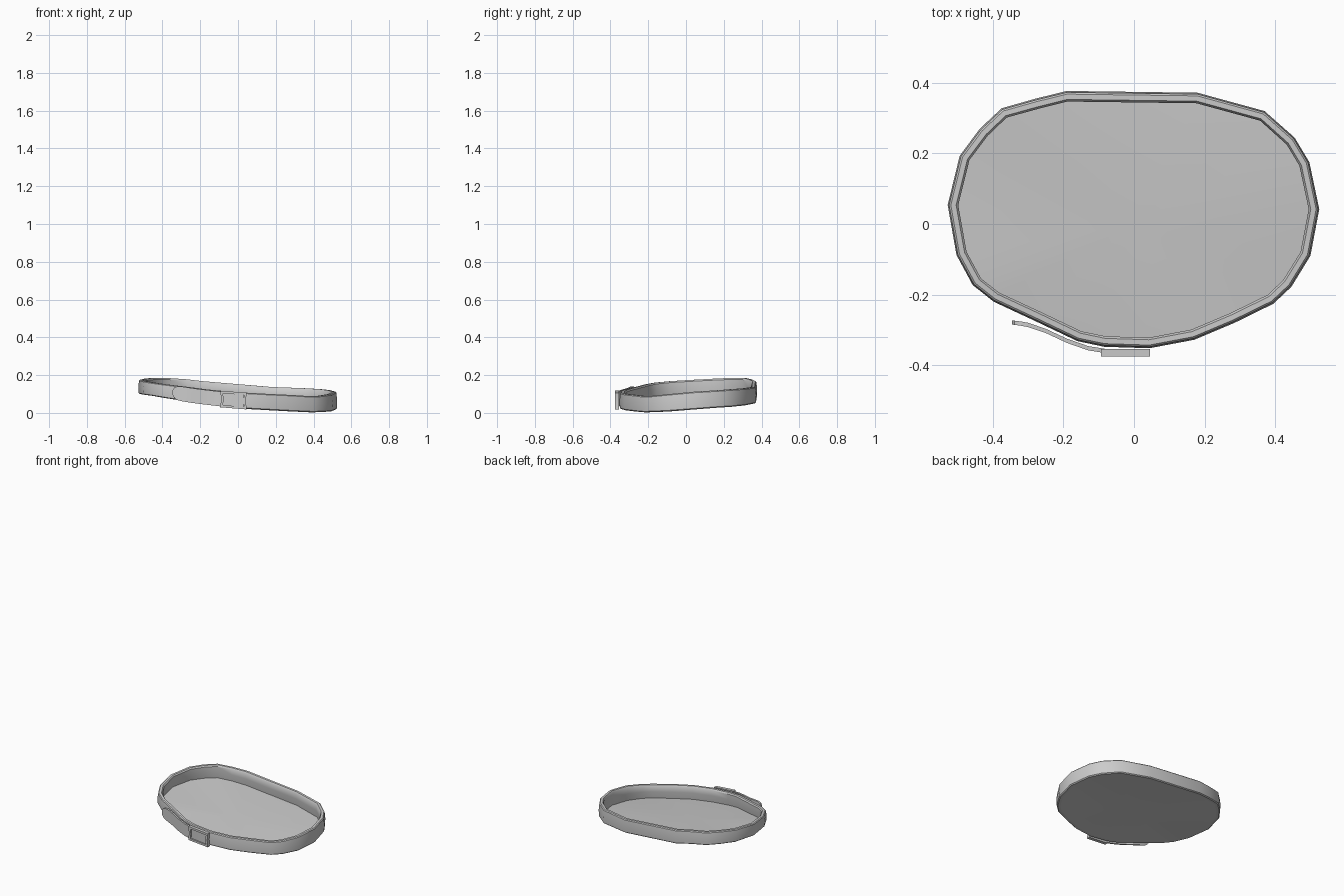
import bpy, bmesh, math
from mathutils import Vector

if "Cube" in bpy.data.objects:
    bpy.data.objects.remove(bpy.data.objects["Cube"])


def make(name, verts, faces, angle=35):
    me = bpy.data.meshes.new(name)
    me.from_pydata(verts, [], faces)
    bm = bmesh.new()
    bm.from_mesh(me)
    bmesh.ops.recalc_face_normals(bm, faces=bm.faces)
    bm.to_mesh(me)
    bm.free()
    ob = bpy.data.objects.new(name, me)
    bpy.context.collection.objects.link(ob)
    bpy.ops.object.select_all(action='DESELECT')
    ob.select_set(True)
    bpy.context.view_layer.objects.active = ob
    bpy.ops.object.shade_smooth_by_angle(angle=math.radians(angle))
    return ob


# Belt outline: x, y, bottom z, top z (clockwise from the back left)
LOOP = [(-.19, .377, .08, .168), (.18, .372, .05, .137), (.37, .32, .04, .13),
        (.455, .245, .032, .125), (.497, .175, .028, .12), (.525, .042, .018, .112),
        (.50, -.09, .008, .10), (.446, -.178, .004, .091), (.395, -.226, .003, .088),
        (.285, -.28, .008, .095), (.171, -.328, .014, .10), (.044, -.352, .021, .107),
        (-.084, -.348, .034, .116), (-.16, -.332, .044, .123), (-.28, -.275, .062, .138),
        (-.398, -.22, .08, .152), (-.457, -.173, .09, .16), (-.503, -.088, .096, .168),
        (-.528, .054, .10, .176), (-.494, .193, .102, .183), (-.437, .27, .102, .185),
        (-.375, .328, .10, .184), (-.28, .355, .093, .178)]
n = len(LOOP)
# Cross-section: inward offset, height fraction
SECTION = [(.024, .0), (.008, .0), (.002, .06), (.0, .5), (.004, .94), (.009, 1.),
           (.024, 1.), (.030, .9), (.030, .5)]
m = len(SECTION)


def inward(i):
    a, b = Vector(LOOP[i - 1][:2]), Vector(LOOP[(i + 1) % n][:2])
    d = (b - a).normalized()
    return Vector((d.y, -d.x))


verts = []
for i, (x, y, lo, hi) in enumerate(LOOP):
    nrm = inward(i)
    for off, h in SECTION:
        verts.append((x + nrm.x * off, y + nrm.y * off, lo + (hi - lo) * h))
faces = [(i * m + j, (i + 1) % n * m + j, (i + 1) % n * m + (j + 1) % m, i * m + (j + 1) % m)
         for i in range(n) for j in range(m)]
make("belt_band", verts, faces)

# Filled inside of the band, at the lower inner edge
rim = [Vector(verts[i * m]) for i in range(n)]
centre = sum(rim, Vector()) / n
make("inner_floor", rim + [centre], [(i, (i + 1) % n, n) for i in range(n)], 60)

# Loose strap end: x, y, middle z, half height
TAIL = [(-.346, -.279, .108, .012), (-.338, -.280, .107, .027), (-.322, -.282, .104, .036),
        (-.30, -.286, .101, .039), (-.25, -.303, .093, .039), (-.19, -.331, .085, .039),
        (-.13, -.352, .078, .039), (-.08, -.360, .072, .039), (.03, -.362, .064, .039)]
verts, faces = [], []
for x, y, z, h in TAIL:
    verts += [(x, y - .006, z - h), (x, y - .006, z + h), (x, y + .006, z + h), (x, y + .006, z - h)]
for i in range(len(TAIL) - 1):
    faces += [(i * 4 + j, i * 4 + (j + 1) % 4, i * 4 + 4 + (j + 1) % 4, i * 4 + 4 + j) for j in range(4)]
faces += [(0, 1, 2, 3), tuple(range(len(verts) - 4, len(verts)))]
make("strap_end", verts, faces)

# Buckle frame: outer and inner rectangles, extruded and tilted with the belt
OUTER = [(-.070, -.044), (.070, -.044), (.065, 0), (.070, .044), (-.070, .044), (-.065, 0)]
INNER = [(-.056, -.031), (.056, -.031), (.052, 0), (.056, .031), (-.056, .031), (-.052, 0)]
verts = []
for pts, y in ((OUTER, -.354), (OUTER, -.375), (INNER, -.375), (INNER, -.354)):
    verts += [(-.024 + px, y, .068 + pz - px * .08) for px, pz in pts]
faces = [(k * 6 + i, k * 6 + (i + 1) % 6, (k + 1) % 4 * 6 + (i + 1) % 6, (k + 1) % 4 * 6 + i)
         for k in range(4) for i in range(6)]
make("buckle_frame", verts, faces)
